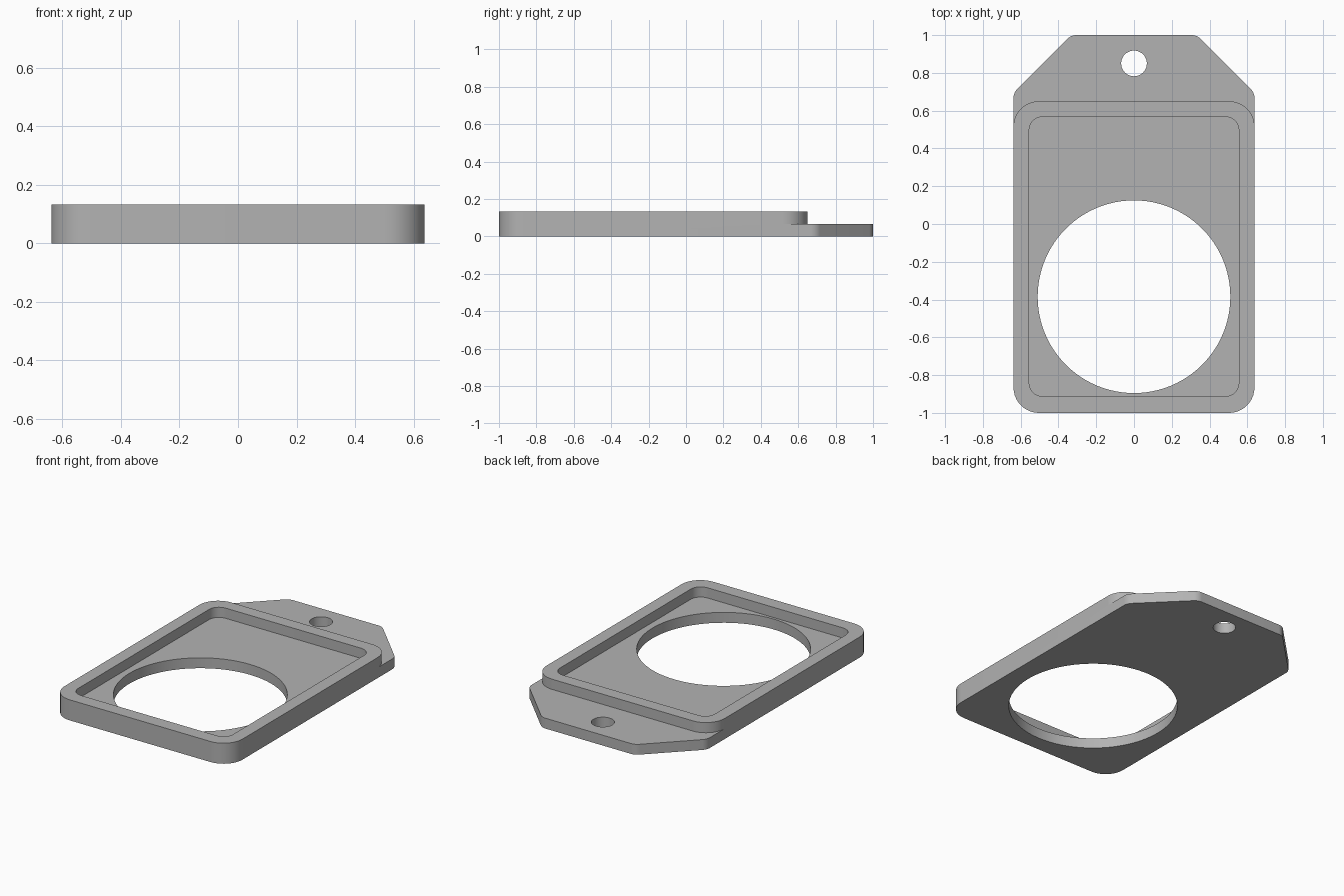
import bpy
import math
from mathutils import Vector

if "Cube" in bpy.data.objects:
    bpy.data.objects.remove(bpy.data.objects["Cube"], do_unlink=True)

HEIGHT, FLOOR = 0.133, 0.067
HALF_WIDTH, FRAME_BACK = 0.638, 0.65
CORNER = 0.135

grey = bpy.data.materials.new("plain grey")
grey.use_nodes = True
colour = (0.45, 0.45, 0.45, 1)
grey.diffuse_color = colour
grey.node_tree.nodes["Principled BSDF"].inputs["Base Color"].default_value = colour


def fillet(corners, steps=10):
    """Round each (x, y, radius) corner of a closed outline."""
    points = []
    for i, (x, y, r) in enumerate(corners):
        p = Vector((x, y))
        if r == 0:
            points.append(p)
            continue
        a = (Vector(corners[i - 1][:2]) - p).normalized()
        b = (Vector(corners[(i + 1) % len(corners)][:2]) - p).normalized()
        half = a.angle(b) / 2
        centre = p + (a + b).normalized() * r / math.sin(half)
        start = p + a * r / math.tan(half) - centre
        sweep = start.angle_signed(p + b * r / math.tan(half) - centre)
        for k in range(steps + 1):
            t = -sweep * k / steps
            c, s = math.cos(t), math.sin(t)
            points.append(centre + Vector((c * start.x - s * start.y, s * start.x + c * start.y)))
    return points


def prism(name, points, z0, z1):
    """Extrude a counter-clockwise outline from z0 to z1."""
    n = len(points)
    verts = [(p[0], p[1], z) for z in (z0, z1) for p in points]
    faces = [list(range(n))[::-1], list(range(n, 2 * n))]
    faces += [(i, (i + 1) % n, (i + 1) % n + n, i + n) for i in range(n)]
    mesh = bpy.data.meshes.new(name)
    mesh.from_pydata(verts, [], faces)
    mesh.materials.append(grey)
    obj = bpy.data.objects.new(name, mesh)
    bpy.context.collection.objects.link(obj)
    return obj


def circle(y, r, n):
    return [(r * math.cos(k * math.tau / n), y + r * math.sin(k * math.tau / n)) for k in range(n)]


# Full-height plate with chamfered hanging tab at the back
w = HALF_WIDTH
outline = fillet([(-w, -1, CORNER), (w, -1, CORNER), (w, 0.695, 0.07),
                  (0.333, 1, 0.07), (-0.333, 1, 0.07), (-w, 0.695, 0.07)])
holder = prism("holder_plate", outline, 0, HEIGHT)

# Tray recess
iw, front, back = 0.555, -0.912, 0.567
recess = prism("recess_cutter", fillet([(-iw, front, 0.07), (iw, front, 0.07),
                                        (iw, back, 0.07), (-iw, back, 0.07)]), FLOOR, 0.3)

# Step that lowers the tab behind the rounded frame
y0 = FRAME_BACK - CORNER
step = prism("tab_step_cutter", fillet([(w, y0, 0), (0.8, y0, 0), (0.8, 1.2, 0), (-0.8, 1.2, 0),
                                        (-0.8, y0, 0), (-w, y0, 0), (-w, FRAME_BACK, CORNER - 0.001),
                                        (w, FRAME_BACK, CORNER - 0.001)]), FLOOR, 0.3)

# Large opening and hanging hole
opening = prism("opening_cutter", circle(-0.385, 0.51, 96), -0.2, 0.4)
hang_hole = prism("hang_hole_cutter", circle(0.85, 0.068, 40), -0.2, 0.4)

for cutter in (recess, step, opening, hang_hole):
    mod = holder.modifiers.new(cutter.name, "BOOLEAN")
    mod.operation = "DIFFERENCE"
    mod.solver = "EXACT"
    mod.object = cutter

# Apply the cuts, then discard the cutters
bpy.context.view_layer.objects.active = holder
holder.select_set(True)
for mod in list(holder.modifiers):
    bpy.ops.object.modifier_apply(modifier=mod.name)
for cutter in (recess, step, opening, hang_hole):
    bpy.data.objects.remove(cutter, do_unlink=True)

bpy.ops.object.shade_smooth_by_angle(angle=math.radians(30))
